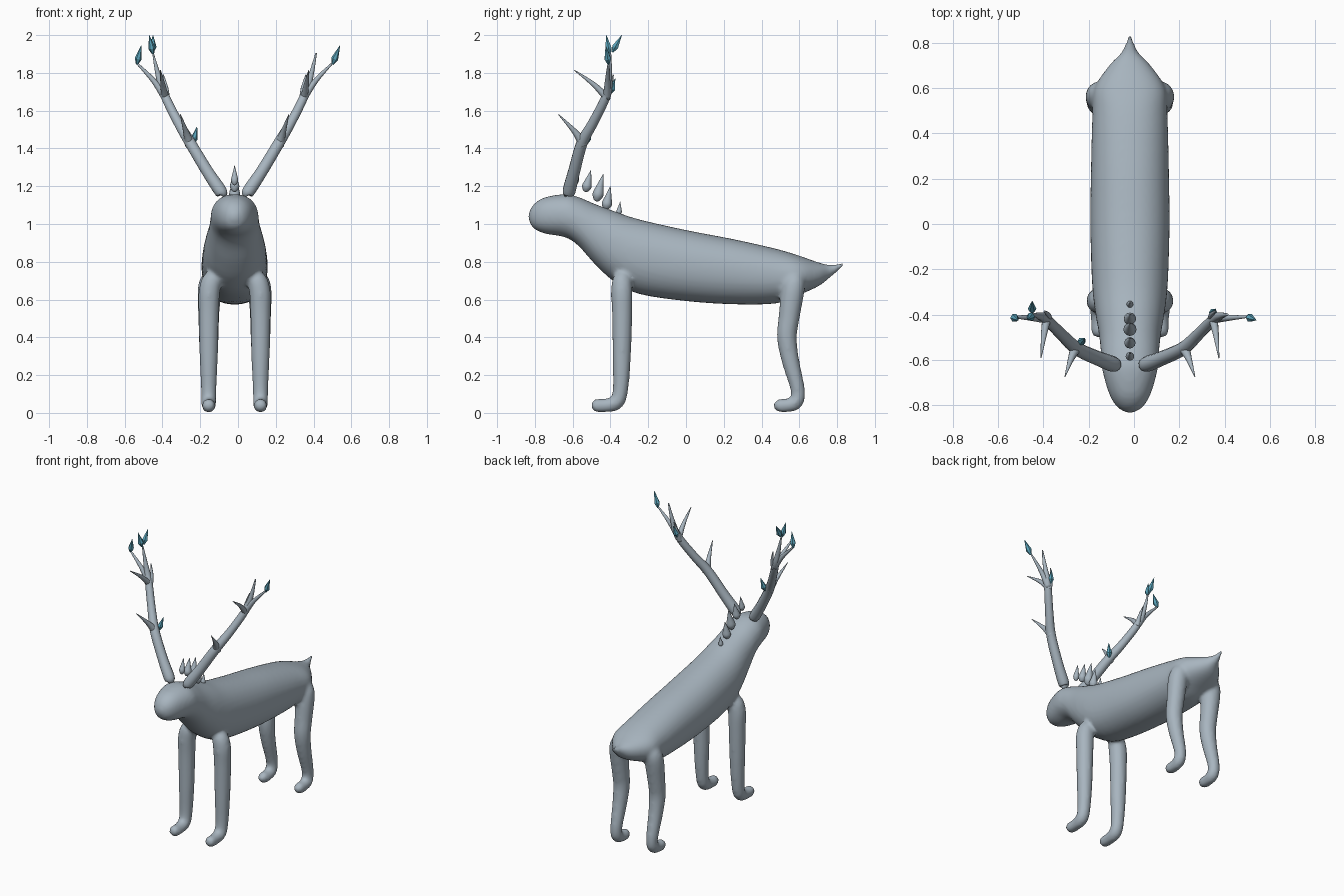
import bpy, bmesh, math
from mathutils import Vector

cube = bpy.data.objects.get("Cube")
if cube:
    bpy.data.objects.remove(cube, do_unlink=True)

CENTRE = -0.018  # the animal's mirror plane


def material(name, rgb):
    mat = bpy.data.materials.new(name)
    mat.use_nodes = True
    mat.diffuse_color = (*rgb, 1)
    mat.node_tree.nodes["Principled BSDF"].inputs["Base Color"].default_value = (*rgb, 1)
    return mat


HIDE = material("grey_blue_hide", (0.39, 0.46, 0.52))
CRYSTAL = material("teal_crystal", (0.10, 0.36, 0.48))


def smooth_rows(rows, steps):
    """Catmull-Rom interpolation of rows of numbers."""
    out = []
    for i in range(len(rows) - 1):
        a, b, c, d = (Vector(rows[min(max(k, 0), len(rows) - 1)]) for k in range(i - 1, i + 3))
        for s in range(steps):
            t = s / steps
            out.append(0.5 * (2 * b + (c - a) * t + (2 * a - 5 * b + 4 * c - d) * t * t
                              + (3 * b - a - 3 * c + d) * t ** 3))
    return out + [Vector(rows[-1])]


def loft(bm, rings):
    """Skin a list of point rings and cap both ends."""
    loops = [[bm.verts.new(p) for p in ring] for ring in rings]
    n = len(loops[0])
    for lo, hi in zip(loops, loops[1:]):
        for i in range(n):
            j = (i + 1) % n
            bm.faces.new((lo[i], lo[j], hi[j], hi[i]))
    bm.faces.new(loops[0][::-1])
    bm.faces.new(loops[-1])


def tube(bm, rows, sides=16, steps=5):
    """Round tube through rows of x, y, z, radius."""
    pts = smooth_rows(rows, steps)
    centres = [Vector(p[:3]) for p in pts]
    rings, u = [], Vector((1, 0, 0))
    for i, c in enumerate(centres):
        tangent = (centres[min(i + 1, len(pts) - 1)] - centres[max(i - 1, 0)]).normalized()
        u = (u - tangent * u.dot(tangent)).normalized()
        v = tangent.cross(u)
        r = max(pts[i][3], 0.001)
        angles = [math.tau * k / sides for k in range(sides)]
        rings.append([c + r * (u * math.cos(a) + v * math.sin(a)) for a in angles])
    loft(bm, rings)


def side(s, rows):
    """Place rows given as distance from the mirror plane."""
    return [(CENTRE + s * r[0], *r[1:]) for r in rows]


def finish(bm, name, mat, smooth=True):
    bmesh.ops.recalc_face_normals(bm, faces=bm.faces)
    for f in bm.faces:
        f.smooth = smooth
    mesh = bpy.data.meshes.new(name)
    bm.to_mesh(mesh)
    bm.free()
    mesh.materials.append(mat)
    ob = bpy.data.objects.new(name, mesh)
    bpy.context.collection.objects.link(ob)
    return ob


# Trunk, neck, head and tail: y, top, bottom, half width
TRUNK = [
    (-0.835, 1.05, 1.03, 0.01), (-0.81, 1.10, 0.98, 0.055), (-0.75, 1.14, 0.95, 0.092),
    (-0.64, 1.158, 0.93, 0.123), (-0.57, 1.143, 0.885, 0.128), (-0.48, 1.105, 0.785, 0.138),
    (-0.38, 1.068, 0.695, 0.155), (-0.25, 1.025, 0.63, 0.168), (0, 0.968, 0.592, 0.175),
    (0.25, 0.92, 0.575, 0.172), (0.48, 0.868, 0.58, 0.166), (0.6, 0.832, 0.625, 0.157),
    (0.7, 0.797, 0.67, 0.092), (0.76, 0.783, 0.715, 0.036), (0.81, 0.79, 0.757, 0.016),
    (0.838, 0.799, 0.785, 0.007),
]
bm = bmesh.new()
rings = []
for y, top, low, half in smooth_rows(TRUNK, 4):
    ring = []
    for k in range(40):
        a = math.tau * k / 40
        c, s = math.cos(a), math.sin(a)
        x = math.copysign(abs(c) ** 0.92, c) * half
        z = (top + low) / 2 + math.copysign(abs(s) ** 0.92, s) * (top - low) / 2
        ring.append((CENTRE + x, y, z))
    rings.append(ring)
loft(bm, rings)

# Legs with forward-turned feet, blended into the trunk
FRONT_LEG = [
    (0.10, -0.335, 0.75, 0.02), (0.118, -0.338, 0.71, 0.05), (0.134, -0.34, 0.64, 0.057),
    (0.137, -0.338, 0.52, 0.054), (0.137, -0.34, 0.3, 0.049), (0.137, -0.347, 0.12, 0.041),
    (0.137, -0.37, 0.055, 0.04), (0.137, -0.43, 0.039, 0.036), (0.137, -0.48, 0.039, 0.034),
    (0.137, -0.503, 0.039, 0.012),
]
HIND_LEG = [
    (0.10, 0.59, 0.745, 0.02), (0.118, 0.582, 0.715, 0.05), (0.134, 0.567, 0.655, 0.062),
    (0.137, 0.545, 0.5, 0.056), (0.137, 0.534, 0.4, 0.053), (0.137, 0.552, 0.28, 0.047),
    (0.137, 0.592, 0.12, 0.038), (0.137, 0.58, 0.055, 0.038), (0.137, 0.53, 0.039, 0.036),
    (0.137, 0.49, 0.039, 0.034), (0.137, 0.463, 0.039, 0.012),
]
for s in (-1, 1):
    tube(bm, side(s, FRONT_LEG))
    tube(bm, side(s, HIND_LEG))
body = finish(bm, "body_and_legs", HIDE)
remesh = body.modifiers.new("blend", "REMESH")
remesh.mode = "VOXEL"
remesh.voxel_size = 0.012
remesh.use_smooth_shade = True
relax = body.modifiers.new("relax", "SMOOTH")
relax.factor = 0.5
relax.iterations = 6

# Antlers: a main beam with side tines
BEAM = [
    (0.066, -0.622, 1.152, 0.015), (0.072, -0.62, 1.17, 0.034), (0.145, -0.592, 1.28, 0.032),
    (0.235, -0.55, 1.43, 0.03), (0.3, -0.49, 1.54, 0.026), (0.372, -0.42, 1.685, 0.023),
    (0.405, -0.405, 1.79, 0.014), (0.432, -0.4, 1.905, 0.004),
]
TINES = [
    [(0.235, -0.54, 1.42, 0.028), (0.258, -0.59, 1.49, 0.015), (0.287, -0.675, 1.58, 0.002)],
    [(0.368, -0.42, 1.67, 0.02), (0.38, -0.49, 1.74, 0.013), (0.393, -0.592, 1.815, 0.002)],
    [(0.368, -0.42, 1.67, 0.02), (0.43, -0.415, 1.76, 0.014), (0.518, -0.41, 1.852, 0.005)],
    [(0.36, -0.42, 1.66, 0.018), (0.362, -0.4, 1.72, 0.011), (0.378, -0.385, 1.79, 0.003)],
]
for s, label in ((-1, "right"), (1, "left")):
    bm = bmesh.new()
    for path in [BEAM] + TINES:
        tube(bm, side(s, path), sides=12)
    finish(bm, label + "_antler", HIDE)


def bud(name, base, tip, radius, mat, profile, sides, smooth):
    """Pointed bud from base to tip with a radius profile."""
    base, tip = Vector(base), Vector(tip)
    bm = bmesh.new()
    tube(bm, [(*base.lerp(tip, t), radius * r) for t, r in profile], sides, 4 if smooth else 1)
    finish(bm, name, mat, smooth)


# Faceted crystals on the antler tips
GEM = [(0, 0.3), (0.3, 1), (1, 0.02)]
CRYSTALS = [
    ((-0.535, -0.41, 1.845), (-0.512, -0.425, 1.945)),
    ((-0.45, -0.405, 1.9), (-0.47, -0.422, 2.0)),
    ((-0.45, -0.39, 1.91), (-0.45, -0.34, 2.0)),
    ((-0.238, -0.525, 1.425), (-0.217, -0.505, 1.515)),
    ((0.5, -0.41, 1.845), (0.54, -0.425, 1.945)),
    ((0.345, -0.4, 1.69), (0.36, -0.375, 1.77)),
]
for i, (base, tip) in enumerate(CRYSTALS):
    bud(f"crystal_{i + 1}", base, tip, 0.019, CRYSTAL, GEM, 6, False)

# Row of mane spikes down the neck: base y, z, tip y, z, radius
DROP = [(0, 0.1), (0.05, 0.55), (0.25, 1), (0.55, 0.65), (1, 0.03)]
SPIKES = [
    (-0.59, 1.205, -0.57, 1.31, 0.019), (-0.533, 1.17, -0.503, 1.285, 0.025),
    (-0.475, 1.12, -0.438, 1.265, 0.029), (-0.425, 1.075, -0.4, 1.2, 0.027),
    (-0.357, 1.045, -0.348, 1.118, 0.015),
]
for i, (y, z, tip_y, tip_z, r) in enumerate(SPIKES):
    bud(f"mane_spike_{i + 1}", (CENTRE, y, z), (CENTRE, tip_y, tip_z), r, HIDE, DROP, 12, True)
